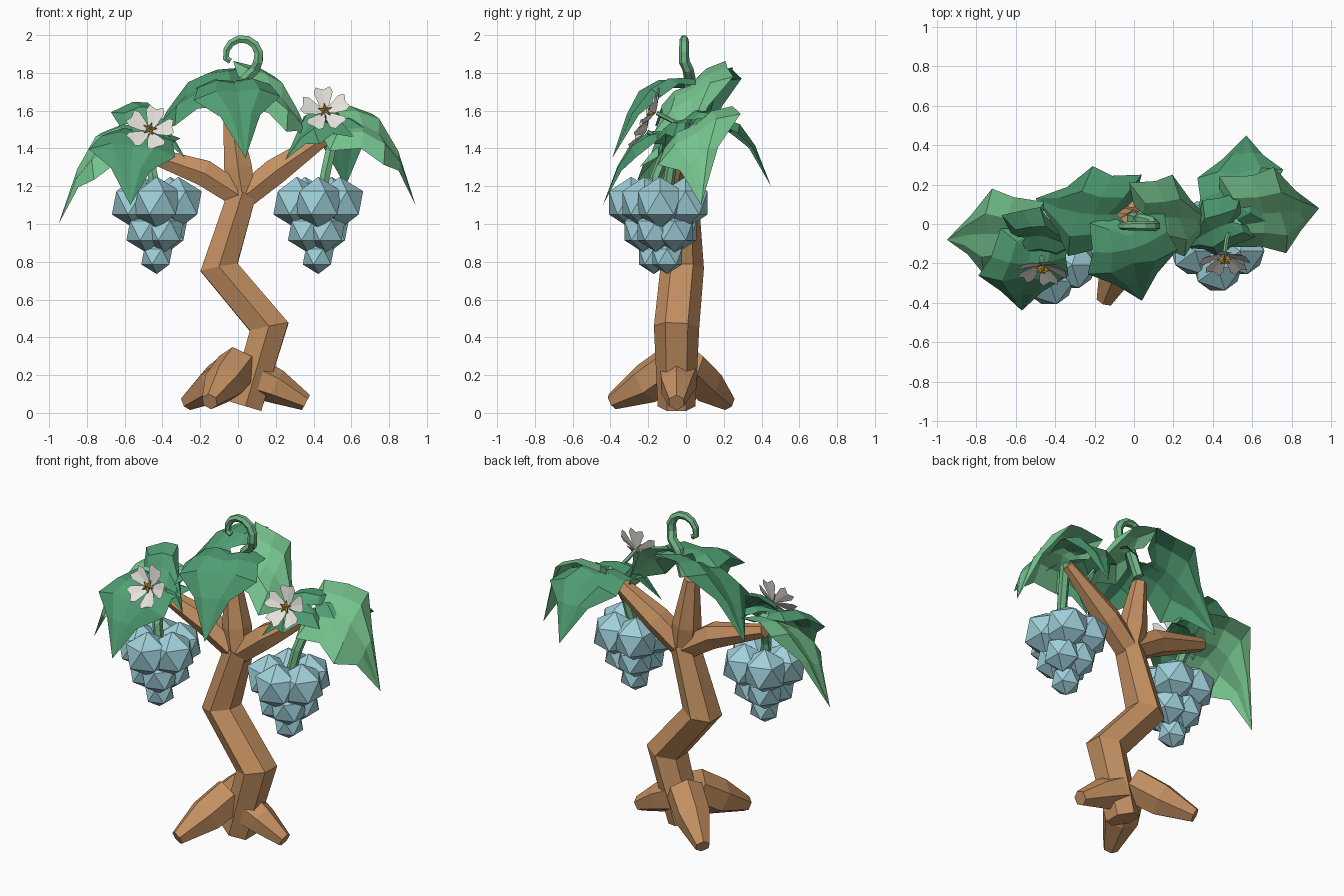
import bpy, bmesh, math
from mathutils import Vector, Matrix

if "Cube" in bpy.data.objects:
    bpy.data.objects.remove(bpy.data.objects["Cube"])


def material(name, rgb):
    m = bpy.data.materials.new(name)
    m.use_nodes = True
    m.diffuse_color = (*rgb, 1)
    m.node_tree.nodes["Principled BSDF"].inputs["Base Color"].default_value = (*rgb, 1)
    return m


BARK = material("bark brown", (0.55, 0.28, 0.12))
LEAF = material("leaf green", (0.08, 0.34, 0.17))
LIGHT = material("light leaf green", (0.18, 0.55, 0.27))
STEM = material("stem green", (0.17, 0.47, 0.24))
FRUIT = material("pale blue fruit", (0.35, 0.63, 0.70))
PETAL = material("petal white", (0.80, 0.77, 0.72))
POLLEN = material("pollen gold", (0.52, 0.31, 0.03))


def finish(name, bm, *mats):
    mesh = bpy.data.meshes.new(name)
    bm.to_mesh(mesh)
    bm.free()
    for m in mats:
        mesh.materials.append(m)
    ob = bpy.data.objects.new(name, mesh)
    bpy.context.scene.collection.objects.link(ob)
    return ob


def tube(name, path, radii, mat, ref=(0, 1, 0), sides=6):
    """Faceted tube through the path points, with mitred rings and closed ends."""
    bm = bmesh.new()
    pts = [Vector(p) for p in path]
    rings = []
    for i, (p, r) in enumerate(zip(pts, radii)):
        before = (p - pts[i - 1]).normalized() if i else Vector()
        after = (pts[i + 1] - p).normalized() if i + 1 < len(pts) else Vector()
        t = (before + after).normalized()
        a = Vector(ref)
        a = (a - t * a.dot(t)).normalized()
        b = t.cross(a)
        angles = [math.tau * k / sides for k in range(sides)]
        rings.append([bm.verts.new(p + r * (a * math.cos(w) + b * math.sin(w))) for w in angles])
    for lo, hi in zip(rings, rings[1:]):
        for k in range(sides):
            n = (k + 1) % sides
            bm.faces.new((lo[k], lo[n], hi[n], hi[k]))
    bm.faces.new(rings[0][::-1])
    bm.faces.new(rings[-1])
    return finish(name, bm, mat)


# Zigzag trunk
tube("trunk",
     [(0.04, -0.05, 0.035), (0.165, -0.05, 0.455), (-0.1, -0.02, 0.77), (0.025, -0.02, 1.17)],
     [0.1, 0.12, 0.115, 0.085], BARK)

# Three branches
fork = (0.025, -0.02, 1.14)
tube("middle_branch", [fork, (0, -0.01, 1.3), (-0.04, 0, 1.6)], [0.08, 0.085, 0.045], BARK)
tube("left_branch", [fork, (0.2, 0, 1.28), (0.52, 0.03, 1.5)], [0.075, 0.08, 0.035], BARK)
tube("right_branch", [fork, (-0.18, -0.03, 1.27), (-0.53, -0.03, 1.39)],
     [0.075, 0.08, 0.04], BARK)

# Three spreading roots
tube("front_root", [(0, -0.07, 0.25), (-0.075, -0.21, 0.155), (-0.15, -0.39, 0.06)],
     [0.115, 0.11, 0.045], BARK, (0, 0, 1))
tube("left_root", [(0.08, -0.04, 0.19), (0.2, -0.05, 0.14), (0.36, -0.05, 0.055)],
     [0.11, 0.092, 0.045], BARK, (0, 0, 1))
tube("back_root", [(0.01, 0, 0.25), (-0.12, 0.1, 0.155), (-0.27, 0.22, 0.055)],
     [0.11, 0.105, 0.045], BARK, (0, 0, 1))


# Hanging fruit clusters in three tiers
def cluster(name, x, y):
    bm = bmesh.new()
    tiers = [(5, 0.12, 0.138, 1.112), (4, 0.07, 0.115, 0.965), (1, 0, 0.092, 0.827)]
    for count, ring, radius, z in tiers:
        for k in range(count):
            w = math.tau * k / count - math.pi / 2 + (0.6 if count == 4 else 0)
            spot = Vector((x + ring * math.cos(w), y + ring * math.sin(w), z))
            bmesh.ops.create_icosphere(bm, subdivisions=1, radius=radius,
                                       matrix=Matrix.Translation(spot))
    finish(name, bm, FRUIT)


cluster("left_fruit_cluster", 0.425, -0.1)
cluster("right_fruit_cluster", -0.43, -0.17)
tube("left_fruit_stem", [(0.43, -0.11, 1.1), (0.47, -0.08, 1.3), (0.52, 0.01, 1.52)],
     [0.03] * 3, STEM)
tube("right_fruit_stem", [(-0.43, -0.17, 1.1), (-0.45, -0.16, 1.25), (-0.49, -0.08, 1.45)],
     [0.03] * 3, STEM)

# Curled tendril on top
curl = [(-0.01, 0.03, 1.62), (0.04, 0.02, 1.77), (0.09, 0.01, 1.82)]
for k in range(8):
    w = math.radians(-20 + 30 * k)
    r = 0.092 - 0.001 * k
    curl.append((0.02 + r * math.cos(w), -0.01, 1.892 + r * math.sin(w)))
curl.append((-0.04, -0.01, 1.862))
tube("tendril", curl, [0.032 - 0.0013 * k for k in range(len(curl))], STEM)


# Drooping lobed leaves
ROWS = [(0, 0.3, -0.08), (0.1, 0.85, -0.12), (0.26, 0.86, -0.03), (0.44, 1.04, 0.02),
        (0.7, 0.48, 0), (1, 0, 0)]
COLUMNS = [(-1, -0.03), (-0.5, 0.018), (0, 0), (0.5, 0.018), (1, -0.03)]


def leaf(name, base, mid, tip, side, mat):
    """Base, middle and tip set the midrib; side is the half-width vector."""
    b, m, t, s = map(Vector, (base, mid, tip, side))
    ctrl = 2 * m - (b + t) / 2
    bm = bmesh.new()
    rows = []
    for u, width, shift in ROWS:
        p = b * (1 - u) ** 2 + ctrl * 2 * u * (1 - u) + t * u * u
        along = ((ctrl - b) * (1 - u) + (t - ctrl) * u).normalized()
        up = along.cross(s).normalized()
        if up.z < 0:
            up.negate()
        if width == 0:
            rows.append([bm.verts.new(p)])
            continue
        rows.append([bm.verts.new(p + s * c * width + up * lift * width
                                  + along * shift * abs(c)) for c, lift in COLUMNS])
    for lo, hi in zip(rows, rows[1:]):
        for k in range(4):
            end = (hi[0],) if len(hi) == 1 else (hi[k + 1], hi[k])
            bm.faces.new((lo[k], lo[k + 1], *end))
    bmesh.ops.recalc_face_normals(bm, faces=bm.faces)
    if sum(f.normal.z for f in bm.faces) < 0:
        bmesh.ops.reverse_faces(bm, faces=bm.faces)
    finish(name, bm, mat)


leaf("top_front_leaf", (-0.03, -0.02, 1.75), (0, -0.22, 1.68), (0.04, -0.39, 1.35),
     (0.22, 0.06, 0.01), LEAF)
leaf("top_right_leaf", (-0.09, 0.05, 1.74), (-0.3, 0.06, 1.66), (-0.5, 0.13, 1.37),
     (0.06, 0.22, 0.12), LEAF)
leaf("top_left_leaf", (0.09, 0.03, 1.74), (0.25, 0.03, 1.65), (0.41, 0.0, 1.4),
     (-0.03, 0.2, 0.14), LIGHT)
leaf("left_outer_leaf", (0.52, 0.05, 1.52), (0.77, 0.06, 1.46), (0.94, 0.08, 1.1),
     (-0.03, 0.21, 0.13), LIGHT)
leaf("left_back_leaf", (0.5, 0.06, 1.54), (0.54, 0.28, 1.5), (0.57, 0.45, 1.2),
     (0.21, 0.02, 0), LEAF)
leaf("left_inner_leaf", (0.5, 0.01, 1.55), (0.38, -0.04, 1.52), (0.25, -0.12, 1.34),
     (-0.04, 0.14, 0.07), LEAF)
leaf("right_outer_leaf", (-0.54, -0.07, 1.43), (-0.77, -0.05, 1.37), (-0.95, -0.08, 1),
     (0.02, 0.21, 0.12), LIGHT)
leaf("right_front_leaf", (-0.51, -0.1, 1.48), (-0.56, -0.29, 1.39), (-0.57, -0.44, 1.1),
     (0.22, 0, -0.02), LEAF)
leaf("right_inner_leaf", (-0.55, -0.07, 1.53), (-0.42, -0.07, 1.53), (-0.28, -0.15, 1.35),
     (-0.05, 0.13, 0.13), LEAF)


# Five-petalled flowers with a small star of stamens
def flower(name, centre, facing, spin):
    bm = bmesh.new()
    outline = [(0.004, 0, 0), (0.04, 0.027, 0.012), (0.1, 0.05, 0.038), (0.127, 0.038, 0.05),
               (0.118, 0, 0.036)]
    for k in range(5):
        turn = Matrix.Rotation(spin + math.tau * k / 5, 3, 'Z')
        for flip in (1, -1):
            half = [bm.verts.new(turn @ Vector((x, y * flip, z))) for x, y, z in outline]
            bm.faces.new(half[::-flip])
    ring = []
    for k in range(10):
        w = spin + math.tau * k / 10
        r = 0.016 if k % 2 else 0.042
        ring.append(bm.verts.new((r * math.cos(w), r * math.sin(w), 0.03)))
    for height, step in ((0.045, 1), (0.0, -1)):
        peak = bm.verts.new((0, 0, height))
        for k in range(10):
            pair = (ring[k], ring[(k + 1) % 10])[::step]
            bm.faces.new((*pair, peak)).material_index = 1
    ob = finish(name, bm, PETAL, POLLEN)
    ob.matrix_world = (Matrix.Translation(centre)
                       @ Vector(facing).to_track_quat('Z', 'Y').to_matrix().to_4x4())


flower("left_flower", (0.46, -0.16, 1.59), (0.02, -0.87, 0.45), math.radians(95))
flower("right_flower", (-0.465, -0.21, 1.49), (-0.05, -0.87, 0.45), math.radians(75))
tube("left_flower_stem", [(0.5, 0.02, 1.5), (0.47, -0.08, 1.55), (0.46, -0.155, 1.588)],
     [0.012] * 3, STEM, (0, 0, 1))
tube("right_flower_stem", [(-0.48, -0.1, 1.42), (-0.47, -0.15, 1.46), (-0.465, -0.205, 1.488)],
     [0.012] * 3, STEM, (0, 0, 1))
